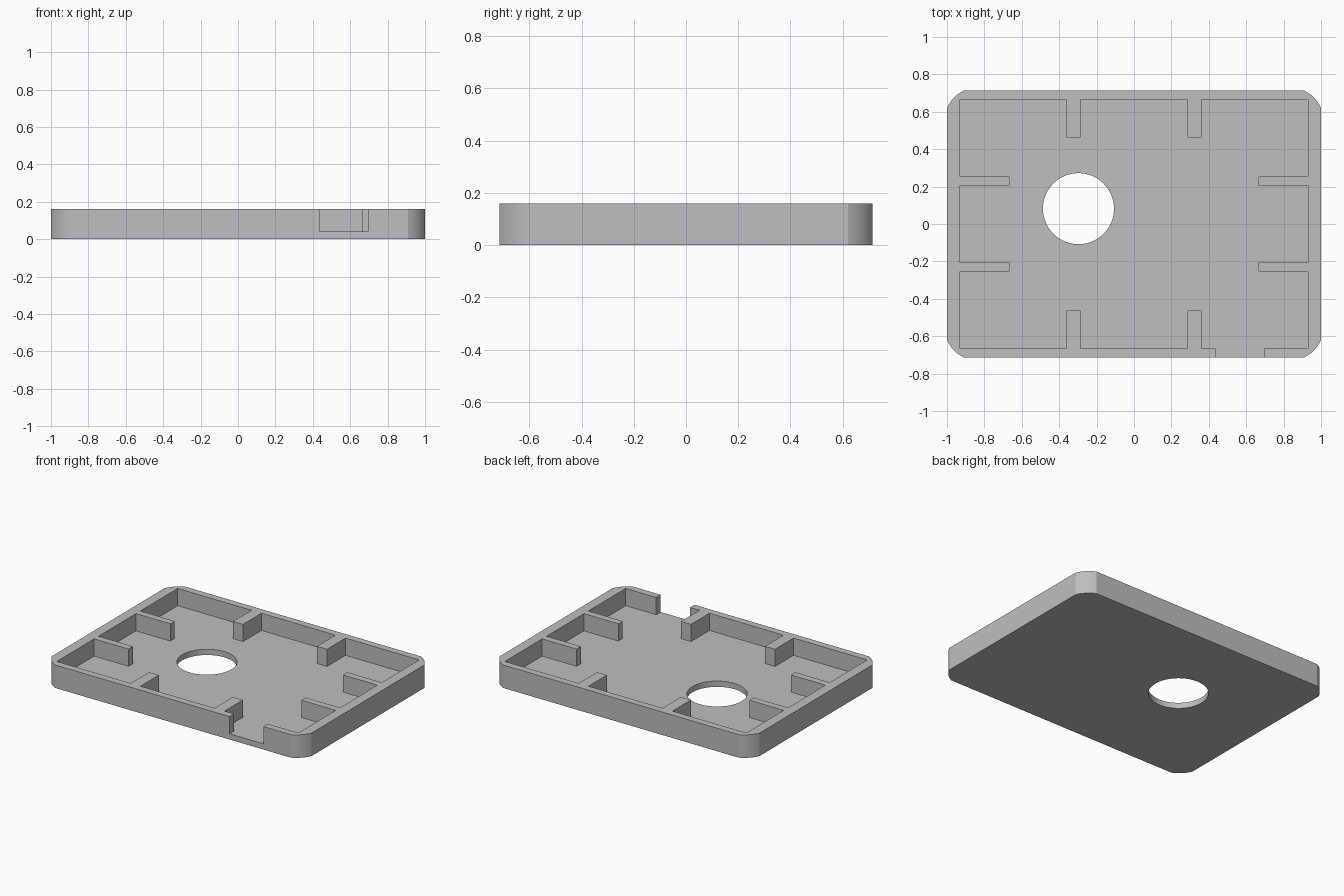
import bpy
import bmesh
from math import atan2, cos, sin, hypot
from mathutils import Vector

cube = bpy.data.objects.get("Cube")
if cube:
    bpy.data.objects.remove(cube, do_unlink=True)

HEIGHT, FLOOR = 0.16, 0.04
HALF_X, HALF_Y = 1.0, 0.714
WALL_X, WALL_Y = 0.93, 0.665

grey = bpy.data.materials.new("plain grey")
grey.use_nodes = True
grey.diffuse_color = (0.52, 0.52, 0.52, 1)
grey.node_tree.nodes["Principled BSDF"].inputs["Base Color"].default_value = (0.52, 0.52, 0.52, 1)


def prism(name, outline, z0, z1):
    """Solid made by extruding a closed outline from z0 to z1."""
    bm = bmesh.new()
    face = bm.faces.new([bm.verts.new((x, y, z0)) for x, y in outline])
    top = bmesh.ops.extrude_face_region(bm, geom=[face])["geom"]
    verts = [v for v in top if isinstance(v, bmesh.types.BMVert)]
    bmesh.ops.translate(bm, verts=verts, vec=(0, 0, z1 - z0))
    bmesh.ops.recalc_face_normals(bm, faces=bm.faces)
    mesh = bpy.data.meshes.new(name)
    bm.to_mesh(mesh)
    bm.free()
    mesh.materials.append(grey)
    obj = bpy.data.objects.new(name, mesh)
    bpy.context.collection.objects.link(obj)
    return obj


def all_quarters(quarter):
    """Mirror a +x +y run of points round to a full counterclockwise outline."""
    left = [(-x, y) for x, y in reversed(quarter)]
    half = quarter + left
    return half + [(-x, -y) for x, y in half]


# Softly bowed corner: shallow arc between the side and the end
a, b = Vector((HALF_X, 0.62)), Vector((0.908, HALF_Y))
chord, bow, steps = b - a, 0.012, 6
normal = Vector((chord.y, -chord.x)).normalized()
corner = []
for i in range(steps + 1):
    t = i / steps
    corner.append(tuple(a + chord * t + normal * bow * 4 * t * (1 - t)))

tray = prism("tray", all_quarters(corner), 0, HEIGHT)

# Pocket outline leaves the eight ribs standing
pocket = all_quarters([
    (WALL_X, 0.206), (0.665, 0.206), (0.665, 0.254), (WALL_X, 0.254),
    (WALL_X, WALL_Y),
    (0.362, WALL_Y), (0.362, 0.462), (0.285, 0.462), (0.285, WALL_Y),
])
# Gap through the front wall, spliced in after the front left rib
at = pocket.index((0.362, -WALL_Y)) + 1
pocket[at:at] = [(0.435, -WALL_Y), (0.435, -0.8), (0.695, -0.8), (0.695, -WALL_Y)]

# Round opening in the floor
ring = [(-0.297 + 0.19 * cos(i * 0.0981748), 0.082 + 0.19 * sin(i * 0.0981748)) for i in range(64)]

cutters = [prism("pocket_cutter", pocket, FLOOR, 0.3),
           prism("hole_cutter", ring, -0.1, 0.1)]
for cutter in cutters:
    cutter.hide_render = True
    mod = tray.modifiers.new(cutter.name, "BOOLEAN")
    mod.operation = "DIFFERENCE"
    mod.solver = "EXACT"
    mod.object = cutter

# Bake the cuts and discard the cutters
bpy.context.view_layer.update()
graph = bpy.context.evaluated_depsgraph_get()
baked = bpy.data.meshes.new_from_object(tray.evaluated_get(graph))
tray.modifiers.clear()
tray.data = baked
for cutter in cutters:
    bpy.data.objects.remove(cutter, do_unlink=True)

bpy.ops.object.select_all(action="DESELECT")
tray.select_set(True)
bpy.context.view_layer.objects.active = tray
bpy.ops.object.shade_smooth_by_angle(angle=0.4)
